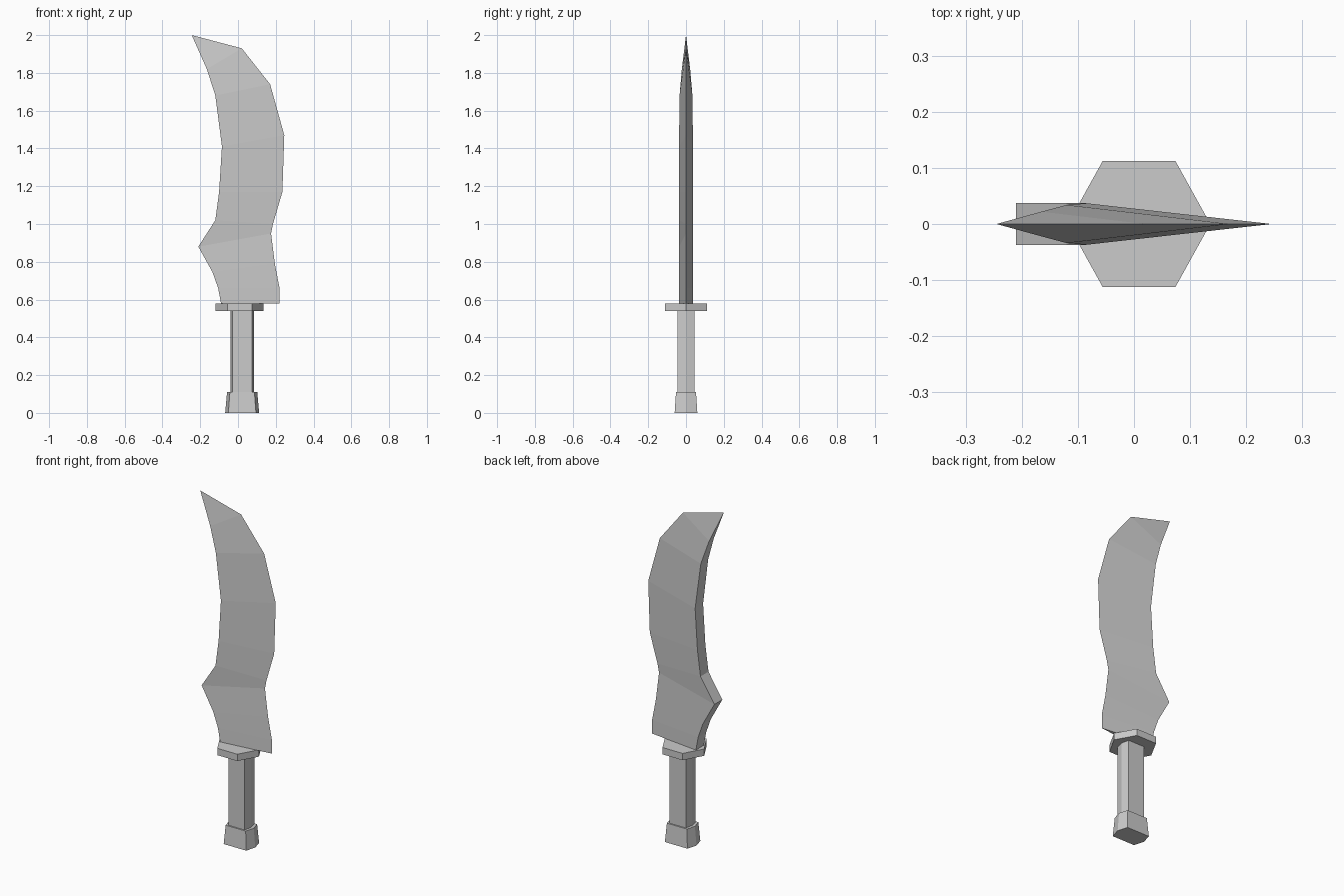
import bpy, bmesh

cube = bpy.data.objects.get("Cube")
if cube:
    bpy.data.objects.remove(cube, do_unlink=True)

steel = bpy.data.materials.new("plain_grey")
steel.use_nodes = True
GREY = (0.6, 0.6, 0.6, 1)
steel.diffuse_color = GREY
steel.node_tree.nodes["Principled BSDF"].inputs["Base Color"].default_value = GREY


def finish(name, bm):
    bmesh.ops.recalc_face_normals(bm, faces=bm.faces)
    mesh = bpy.data.meshes.new(name)
    bm.to_mesh(mesh)
    bm.free()
    mesh.materials.append(steel)
    obj = bpy.data.objects.new(name, mesh)
    bpy.context.collection.objects.link(obj)
    return obj


def hex_prism(name, cx, rings):
    """Six-sided column; each ring is (z, half width, half flat, half depth)."""
    bm = bmesh.new()
    loops = []
    for z, w, f, d in rings:
        outline = [(w, 0), (f, d), (-f, d), (-w, 0), (-f, -d), (f, -d)]
        loops.append([bm.verts.new((cx + x, y, z)) for x, y in outline])
    for low, high in zip(loops, loops[1:]):
        for i in range(6):
            j = (i + 1) % 6
            bm.faces.new((low[i], low[j], high[j], high[i]))
    bm.faces.new(loops[0])
    bm.faces.new(loops[-1])
    return finish(name, bm)


# Pommel, grip and guard
hex_prism("pommel", 0.022, [(0, 0.09, 0.073, 0.06), (0.11, 0.08, 0.065, 0.053)])
hex_prism("grip", 0.022, [(0.1, 0.062, 0.052, 0.045), (0.55, 0.062, 0.052, 0.045)])
hex_prism("guard", 0.009, [(0.54, 0.127, 0.065, 0.112), (0.58, 0.127, 0.065, 0.112)])

# Blade: thick spine (x, z, half thickness) tapering to a sharp edge (x, z)
spine = [(-0.09, 0.58, 0.037), (-0.105, 0.66, 0.037), (-0.135, 0.745, 0.037),
         (-0.21, 0.88, 0.037), (-0.12, 1.02, 0.037), (-0.1, 1.17, 0.037),
         (-0.085, 1.41, 0.037), (-0.12, 1.68, 0.034), (-0.165, 1.82, 0.022)]
edge = [(0.22, 0.58), (0.22, 0.66), (0.195, 0.79), (0.175, 0.95), (0.185, 1.0),
        (0.235, 1.17), (0.245, 1.47), (0.17, 1.74), (0.02, 1.93)]

bm = bmesh.new()
front = [bm.verts.new((x, -t, z)) for x, z, t in spine]
back = [bm.verts.new((x, t, z)) for x, z, t in spine]
sharp = [bm.verts.new((x, 0, z)) for x, z in edge]
tip = bm.verts.new((-0.245, 0, 2.0))
for i in range(len(spine) - 1):
    bm.faces.new((front[i], sharp[i], sharp[i + 1], front[i + 1]))
    bm.faces.new((back[i], back[i + 1], sharp[i + 1], sharp[i]))
    bm.faces.new((front[i], front[i + 1], back[i + 1], back[i]))
bm.faces.new((front[0], back[0], sharp[0]))
bm.faces.new((front[-1], sharp[-1], tip))
bm.faces.new((back[-1], tip, sharp[-1]))
bm.faces.new((front[-1], tip, back[-1]))
finish("blade", bm)
